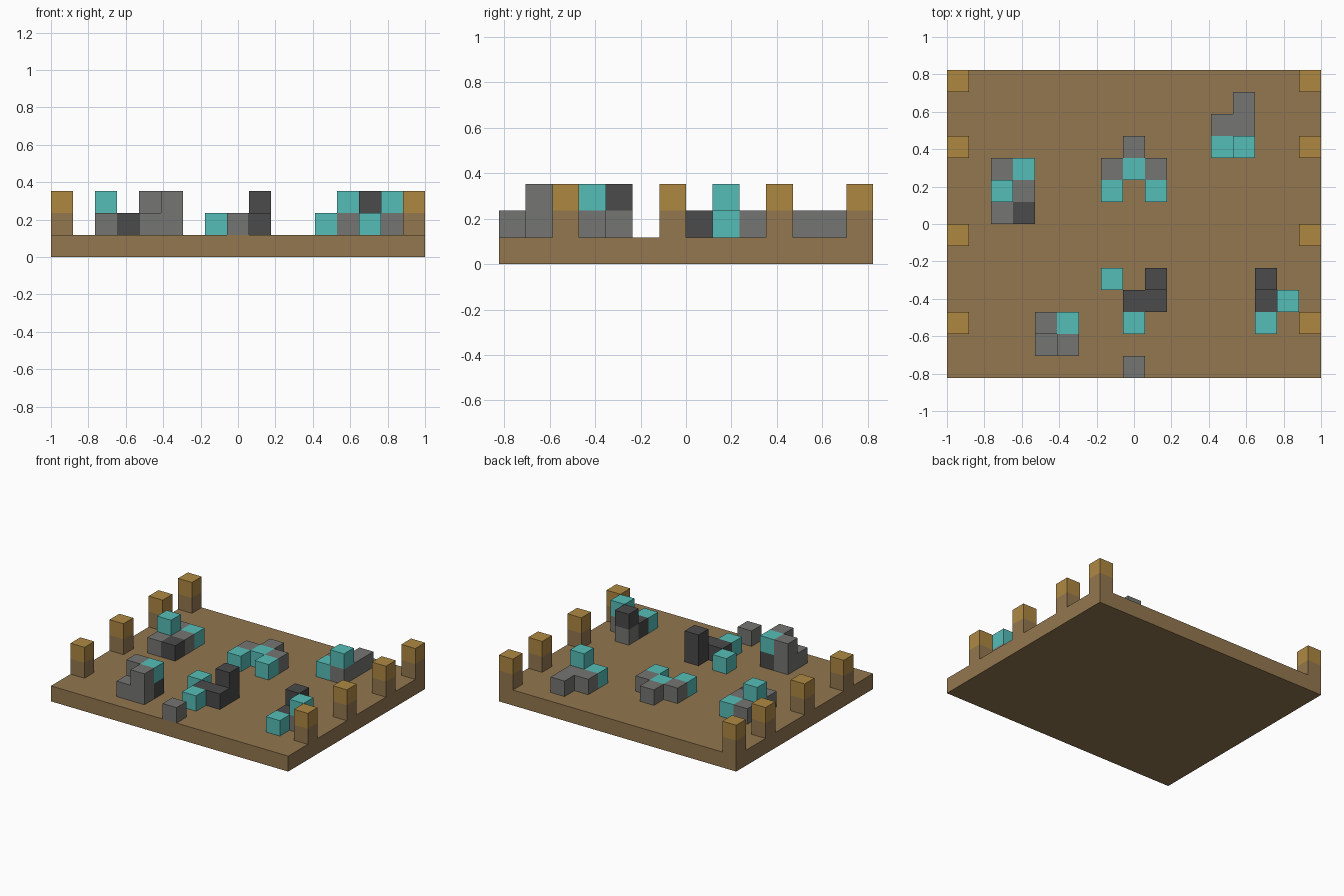
import bpy
import bmesh
from mathutils import Vector

cube = bpy.data.objects.get("Cube")
if cube:
    bpy.data.objects.remove(cube, do_unlink=True)

NX, NY = 17, 14          # ground size in blocks
U = 2 / NX               # block edge length
ORIGIN = Vector((-1, -NY * U / 2, 0))


def material(name, colour):
    m = bpy.data.materials.new(name)
    m.use_nodes = True
    m.diffuse_color = (*colour, 1)
    m.node_tree.nodes["Principled BSDF"].inputs["Base Color"].default_value = (*colour, 1)
    return m


# One letter per block colour
MATS = {
    "b": material("earth brown", (0.29, 0.184, 0.078)),
    "o": material("golden ochre", (0.42, 0.246, 0.055)),
    "t": material("turquoise", (0.093, 0.509, 0.479)),
    "g": material("stone grey", (0.178, 0.178, 0.17)),
    "d": material("dark grey", (0.069, 0.069, 0.069)),
}


def finish(bm, name, letters):
    mesh = bpy.data.meshes.new(name)
    bm.to_mesh(mesh)
    bm.free()
    for c in letters:
        mesh.materials.append(MATS[c])
    obj = bpy.data.objects.new(name, mesh)
    bpy.context.collection.objects.link(obj)
    return obj


def stack_blocks(name, columns):
    """Columns are (x cell, y cell, colours from the ground up)."""
    cells = {(x, y, z + 1): c for x, y, cs in columns for z, c in enumerate(cs)}
    letters = sorted(set(cells.values()))
    bm = bmesh.new()
    for cell, c in cells.items():
        centre = Vector(cell) + Vector((0.5, 0.5, 0.5))
        for axis in range(3):
            for sign in (-1, 1):
                n = Vector((0, 0, 0))
                n[axis] = sign
                neighbour = tuple(int(v) for v in Vector(cell) + n)
                # Skip faces between blocks and those resting on the ground
                if neighbour in cells or neighbour[2] == 0:
                    continue
                a = Vector((0, 0, 0))
                a[(axis + 1) % 3] = 0.5
                b = n.cross(a)
                corners = [-a - b, a - b, a + b, b - a]
                verts = [bm.verts.new(ORIGIN + U * (centre + n / 2 + p)) for p in corners]
                bm.faces.new(verts).material_index = letters.index(c)
    bmesh.ops.remove_doubles(bm, verts=bm.verts, dist=U / 100)
    return finish(bm, name, letters)


# Ground slab
bm = bmesh.new()
bmesh.ops.create_cube(bm, size=1)
bmesh.ops.scale(bm, vec=(NX * U, NY * U, U), verts=bm.verts)
bmesh.ops.translate(bm, vec=(0, 0, U / 2), verts=bm.verts)
finish(bm, "ground_slab", "b")

# Boundary posts along both sides
for side, x in (("right", 0), ("left", NX - 1)):
    for n, y in enumerate((2, 6, 10, 13), 1):
        stack_blocks(f"{side}_post_{n}", [(x, y, "bo")])

# Rock and crystal clusters
CLUSTERS = {
    "west_rocks": [(2, 7, "g"), (3, 7, "d"), (2, 8, "gt"), (3, 8, "g"),
                   (2, 9, "g"), (3, 9, "t")],
    "central_rocks": [(7, 8, "t"), (9, 8, "t"), (7, 9, "g"), (8, 9, "t"),
                      (9, 9, "g"), (8, 10, "g")],
    "north_east_rocks": [(12, 10, "t"), (13, 10, "gt"), (12, 11, "g"),
                         (13, 11, "g"), (13, 12, "g")],
    "dark_rocks": [(8, 2, "t"), (8, 3, "d"), (9, 3, "d"), (9, 4, "dd"), (7, 4, "t")],
    "south_west_rocks": [(4, 1, "g"), (5, 1, "gg"), (4, 2, "gg"), (5, 2, "dt")],
    "south_east_rocks": [(14, 2, "t"), (14, 3, "d"), (15, 3, "gt"), (14, 4, "gd")],
    "front_stone": [(8, 0, "g")],
}
for name, columns in CLUSTERS.items():
    stack_blocks(name, columns)
